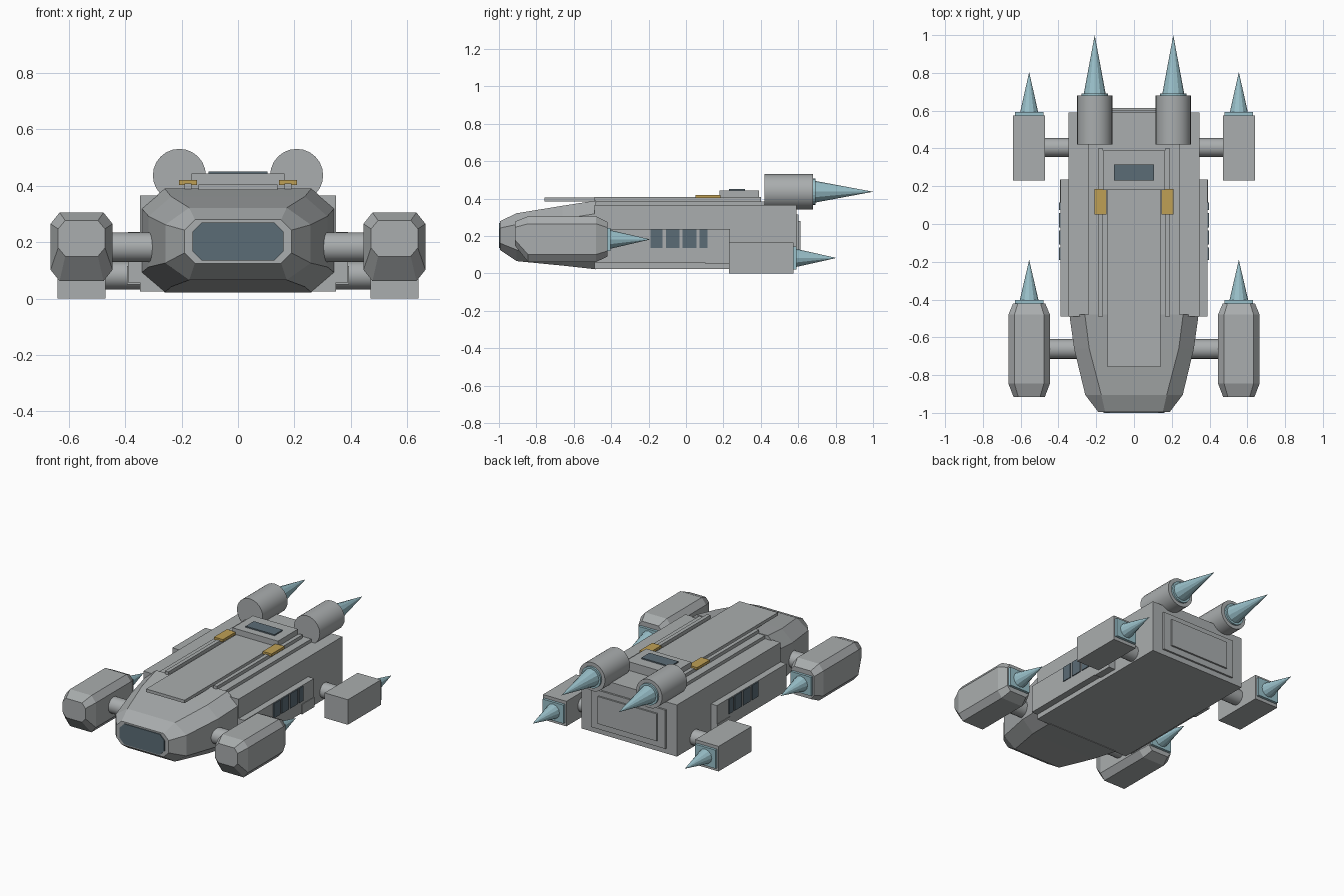
import bpy, bmesh, math
from mathutils import Matrix, Vector

if "Cube" in bpy.data.objects:
    bpy.data.objects.remove(bpy.data.objects["Cube"])


def material(name, rgb):
    m = bpy.data.materials.new(name)
    m.diffuse_color = (*rgb, 1)
    m.use_nodes = True
    m.node_tree.nodes["Principled BSDF"].inputs["Base Color"].default_value = m.diffuse_color
    return m


GREY = material("hull_grey", (0.40, 0.42, 0.425))
SLATE = material("window_slate", (0.105, 0.15, 0.18))
GOLD = material("gold", (0.52, 0.35, 0.09))
BLUE = material("exhaust_blue", (0.32, 0.53, 0.59))


def finish(bm, name, mat, smooth=False):
    bmesh.ops.recalc_face_normals(bm, faces=bm.faces)
    me = bpy.data.meshes.new(name)
    bm.to_mesh(me)
    bm.free()
    me.materials.append(mat)
    ob = bpy.data.objects.new(name, me)
    bpy.context.collection.objects.link(ob)
    if smooth:
        bpy.context.view_layer.objects.active = ob
        ob.select_set(True)
        bpy.ops.object.shade_smooth_by_angle(angle=math.radians(35))
        ob.select_set(False)
    return ob


def box(name, x, y, z, mat=GREY):
    bm = bmesh.new()
    size = [b - a for a, b in (x, y, z)]
    mid = [(a + b) / 2 for a, b in (x, y, z)]
    bmesh.ops.create_cube(bm, size=1, matrix=Matrix.Translation(mid) @ Matrix.Diagonal((*size, 1)))
    return finish(bm, name, mat)


def rod(name, start, end, r1, r2, sides, mat=GREY, smooth=False):
    a, b = Vector(start), Vector(end)
    d = b - a
    rot = d.to_track_quat('Z', 'Y').to_matrix().to_4x4()
    bm = bmesh.new()
    bmesh.ops.create_cone(bm, cap_ends=True, segments=sides, radius1=r1, radius2=r2,
                          depth=d.length, matrix=Matrix.Translation((a + b) / 2) @ rot)
    bmesh.ops.remove_doubles(bm, verts=bm.verts, dist=1e-5)
    return finish(bm, name, mat, smooth)


def loft(name, cx, sections, mat=GREY):
    """Join chamfered rectangles: (y, half width, bottom, top, chamfer x, chamfer z)."""
    bm = bmesh.new()
    rings = []
    for y, w, b, t, c, d in sections:
        pts = [(-w + c, b), (w - c, b), (w, b + d), (w, t - d),
               (w - c, t), (-w + c, t), (-w, t - d), (-w, b + d)]
        rings.append([bm.verts.new((cx + px, y, pz)) for px, pz in pts])
    for r, q in zip(rings, rings[1:]):
        for i in range(8):
            j = (i + 1) % 8
            bm.faces.new((r[i], r[j], q[j], q[i]))
    bm.faces.new(rings[0])
    bm.faces.new(rings[-1])
    return finish(bm, name, mat)


def sided(s, x0, x1):
    return tuple(sorted((s * x0, s * x1)))


# Hull, nose and front window
box("hull", (-0.347, 0.347), (-0.49, 0.59), (0.025, 0.365))
loft("nose", 0, [(-0.48, 0.342, 0.022, 0.39, 0.082, 0.07),
                 (-0.66, 0.317, 0.042, 0.362, 0.08, 0.07),
                 (-0.905, 0.258, 0.066, 0.322, 0.085, 0.06),
                 (-0.994, 0.19, 0.125, 0.28, 0.037, 0.037)])
loft("front_window", 0, [(-0.99, 0.162, 0.135, 0.27, 0.033, 0.033),
                         (-1.0, 0.162, 0.135, 0.27, 0.033, 0.033)], SLATE)

# Roof layers and rear door
box("roof_deck", (-0.24, 0.24), (-0.49, 0.59), (0.36, 0.386))
box("roof_plate", (-0.14, 0.14), (-0.757, 0.35), (0.385, 0.405))
box("roof_cabin", (-0.165, 0.165), (0.18, 0.39), (0.38, 0.443))
box("roof_window", (-0.105, 0.105), (0.23, 0.315), (0.443, 0.451), SLATE)
box("rear_door_frame", (-0.27, 0.27), (0.58, 0.602), (0.06, 0.315))
box("rear_door", (-0.215, 0.215), (0.59, 0.613), (0.1, 0.28))

for s, side in ((-1, "left"), (1, "right")):
    # Roof rails and gold clamps
    box(f"roof_rail_{side}", sided(s, 0.165, 0.19), (-0.49, 0.4), (0.38, 0.408))
    box(f"gold_clamp_{side}", sided(s, 0.145, 0.21), (0.05, 0.185), (0.403, 0.42), GOLD)

    # Side panel with a row of windows
    box(f"side_panel_{side}", sided(s, 0.34, 0.39), (-0.49, 0.235), (0.057, 0.237))
    box(f"side_step_{side}", sided(s, 0.34, 0.393), (0.105, 0.235), (0.05, 0.115))
    for i, (y0, y1) in enumerate(((-0.19, -0.125), (-0.108, -0.034), (-0.018, 0.057), (0.073, 0.115))):
        box(f"side_window_{side}_{i + 1}", sided(s, 0.387, 0.396), (y0, y1), (0.137, 0.234), SLATE)

    # Upper engine
    x, z = s * 0.208, 0.437
    rod(f"top_engine_{side}", (x, 0.42, z), (x, 0.68, z), 0.094, 0.094, 24, GREY, True)
    rod(f"top_nozzle_{side}", (x, 0.67, z), (x, 0.692, z), 0.07, 0.07, 24, BLUE)
    rod(f"top_exhaust_{side}", (x, 0.69, z), (x, 1.0, z), 0.058, 0, 12, BLUE)

    # Rear pod on its strut
    x, z = s * 0.555, 0.083
    box(f"rear_pod_{side}", sided(s, 0.47, 0.64), (0.23, 0.575), (0, 0.165))
    rod(f"rear_strut_{side}", (s * 0.33, 0.405, z), (s * 0.48, 0.405, z), 0.05, 0.05, 16, GREY, True)
    box(f"rear_nozzle_{side}", sided(s, 0.48, 0.63), (0.57, 0.592), (0.022, 0.144), BLUE)
    rod(f"rear_exhaust_{side}", (x, 0.59, z), (x, 0.805, z), 0.048, 0, 12, BLUE)

    # Front pod on its strut
    z = 0.182
    loft(f"front_pod_{side}", x, [(-0.915, 0.083, 0.15, 0.277, 0.025, 0.03),
                                  (-0.845, 0.11, 0.062, 0.305, 0.032, 0.04),
                                  (-0.48, 0.11, 0.062, 0.305, 0.032, 0.04),
                                  (-0.42, 0.085, 0.09, 0.275, 0.025, 0.03)])
    rod(f"front_strut_{side}", (s * 0.25, -0.662, z), (s * 0.47, -0.662, z), 0.053, 0.053, 16, GREY, True)
    box(f"front_nozzle_{side}", sided(s, 0.48, 0.63), (-0.43, -0.403), (0.12, 0.244), BLUE)
    rod(f"front_exhaust_{side}", (x, -0.405, z), (x, -0.19, z), 0.05, 0, 12, BLUE)
